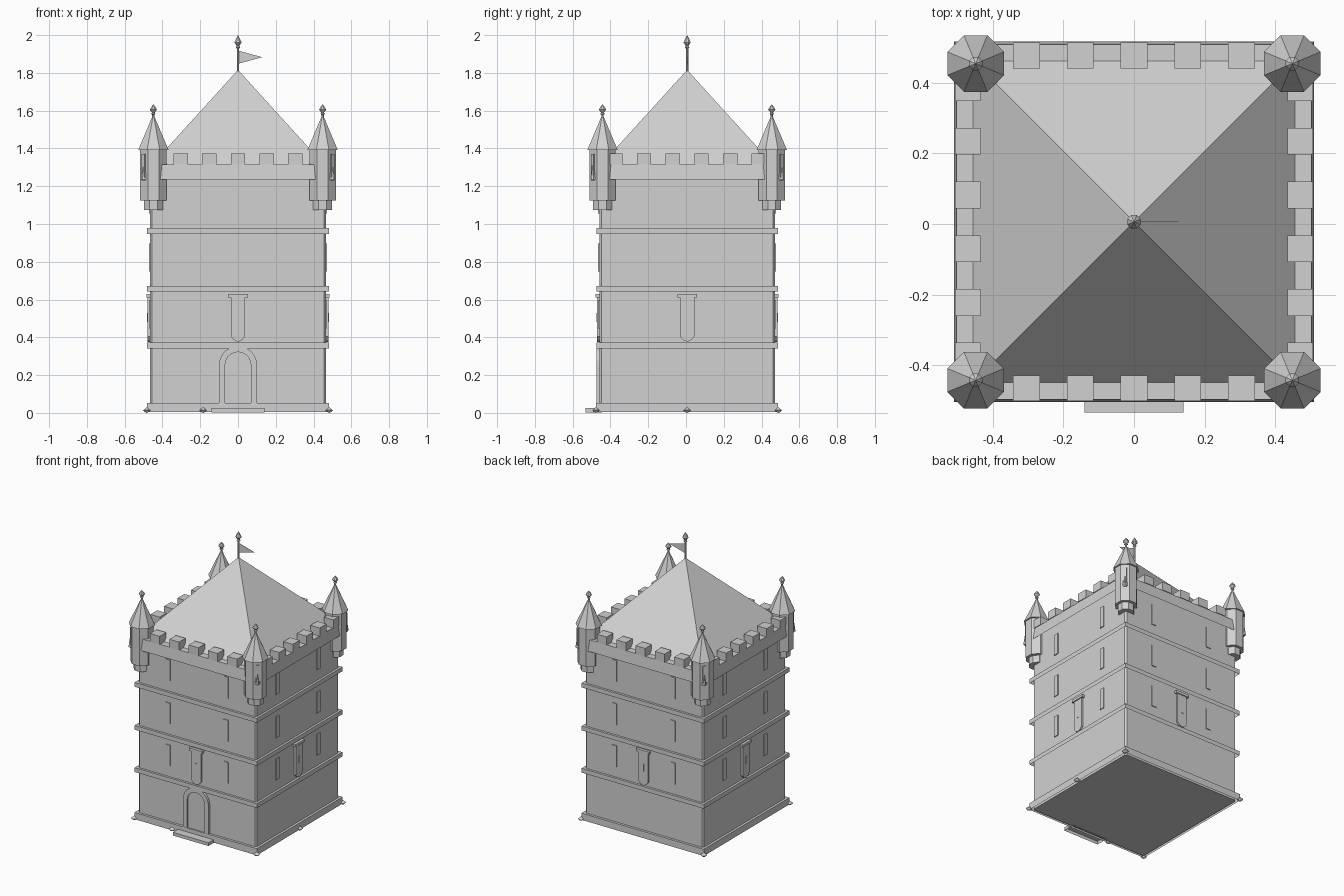
import bpy, bmesh, math
from mathutils import Matrix

if "Cube" in bpy.data.objects:
    bpy.data.objects.remove(bpy.data.objects["Cube"])

stone = bpy.data.materials.new("grey_stone")
stone.use_nodes = True
GREY = (0.64, 0.64, 0.64, 1)
stone.diffuse_color = GREY
stone.node_tree.nodes["Principled BSDF"].inputs["Base Color"].default_value = GREY

SHIFT = Matrix.Translation((0, 0.006, 0))   # the tower sits slightly behind the centre
WALL = 0.465                                # half width of the walls


def finish(name, bm, turn=0):
    """Turn the part about the tower axis by quarter turns and link it."""
    bmesh.ops.recalc_face_normals(bm, faces=bm.faces)
    bm.transform(SHIFT @ Matrix.Rotation(turn * math.pi / 2, 4, 'Z'))
    mesh = bpy.data.meshes.new(name)
    bm.to_mesh(mesh)
    bm.free()
    mesh.materials.append(stone)
    obj = bpy.data.objects.new(name, mesh)
    bpy.context.collection.objects.link(obj)
    return obj


def box(name, x0, x1, y0, y1, z0, z1, turn=0, base=True):
    bm = bmesh.new()
    size = Matrix.Diagonal((x1 - x0, y1 - y0, z1 - z0, 1))
    mid = Matrix.Translation(((x0 + x1) / 2, (y0 + y1) / 2, (z0 + z1) / 2))
    bmesh.ops.create_cube(bm, size=1, matrix=mid @ size)
    if not base:
        bm.faces.remove(min(bm.faces, key=lambda f: f.calc_center_median().z))
    return finish(name, bm, turn)


def plate(name, outline, y0, y1, turn=0):
    """Extrude an (x, z) outline from y0 to y1."""
    bm = bmesh.new()
    face = bm.faces.new([bm.verts.new((x, y0, z)) for x, z in outline])
    new = bmesh.ops.extrude_face_region(bm, geom=[face])["geom"]
    for v in new:
        if isinstance(v, bmesh.types.BMVert):
            v.co.y = y1
    return finish(name, bm, turn)


def lathe(name, profile, x=0, y=0, sides=8, turn=0, base=True):
    """Stack of (flat radius, z) rings with flat sides facing the axes."""
    bm = bmesh.new()
    rings = []
    for r, z in profile:
        big = r / math.cos(math.pi / sides)
        angles = [(i + 0.5) * math.tau / sides for i in range(sides)]
        rings.append([bm.verts.new((x + big * math.cos(a), y + big * math.sin(a), z))
                      for a in angles])
    for low, high in zip(rings, rings[1:]):
        for i in range(sides):
            j = (i + 1) % sides
            bm.faces.new((low[i], low[j], high[j], high[i]))
    if base:
        bm.faces.new(rings[0])
    bm.faces.new(rings[-1])
    bmesh.ops.remove_doubles(bm, verts=bm.verts, dist=0.0001)
    return finish(name, bm, turn)


def ledge(name, low, high, z0, z1):
    """Square band around the walls, open underneath."""
    return lathe(name, [(low, z0), (high, z1)], sides=4, base=False)


def arch(half, foot, spring, steps=12):
    curve = [(half * math.cos(math.pi * i / steps), spring + half * math.sin(math.pi * i / steps))
             for i in range(steps + 1)]
    return [(half, foot)] + curve + [(-half, foot)]


# Walls with narrow chamfered corners
bm = bmesh.new()
c = WALL - 0.011
corners = [(WALL, c), (c, WALL), (-c, WALL), (-WALL, c),
           (-WALL, -c), (-c, -WALL), (c, -WALL), (WALL, -c)]
floor = bm.faces.new([bm.verts.new((x, y, 0.005)) for x, y in corners])
top = bmesh.ops.extrude_face_region(bm, geom=[floor])["geom"]
bmesh.ops.translate(bm, vec=(0, 0, 1.305),
                    verts=[v for v in top if isinstance(v, bmesh.types.BMVert)])
finish("walls", bm)

# Plinth, string courses and parapet
ledge("plinth", 0.482, 0.482, 0.005, 0.053)
for z in (0.341, 0.642, 0.948):
    ledge("string_course", 0.481, 0.481, z, z + 0.031)
ledge("parapet", 0.51, 0.502, 1.235, 1.315)

# Pyramid roof
lathe("main_roof", [(0.457, 1.313), (0, 1.816)], sides=4)

# Merlons: five on the front and back, six on the sides
for turn in range(4):
    count = 6 if turn % 2 else 5
    for i in range(count):
        x = (i - (count - 1) / 2) * 0.152
        box("merlon", x - 0.038, x + 0.038, -0.507, -0.434, 1.315, 1.374, turn)

# Wall openings on every side
for turn in range(4):
    for x in (-0.23, 0.23):
        for z in (0.448, 0.748, 1.056):
            box("arrow_slit", x - 0.018, x + 0.018, -WALL - 0.006, -WALL + 0.01, z, z + 0.15, turn)
    plate("window_bay", [(-0.038, 0.616), (-0.038, 0.404), (-0.022, 0.386), (0, 0.376),
                         (0.022, 0.386), (0.038, 0.404), (0.038, 0.616)],
          -WALL + 0.01, -WALL - 0.013, turn)
    box("window_lintel", -0.052, 0.052, -WALL - 0.02, -WALL + 0.01, 0.612, 0.63, turn)
    box("window_slit", -0.008, 0.008, -WALL - 0.016, -WALL, 0.48, 0.53, turn)

# Arched doorway: frame with a set-back door, and a step
outer = arch(0.1, 0.05, 0.254)
inner = arch(0.068, 0.05, 0.254)
plate("door_frame", outer + inner[::-1], -WALL + 0.01, -WALL - 0.016)
plate("door", inner, -WALL + 0.01, -WALL - 0.008)
box("door_step", -0.14, 0.14, -0.539, -0.45, 0.002, 0.025, base=False)

# Corner turrets with pointed roofs and finials
for turn in range(4):
    t = 0.448
    lathe("turret_corbel", [(0.05, 1.073), (0.05, 1.14)], t, -t, turn=turn)
    lathe("turret", [(0.07, 1.125), (0.07, 1.396)], t, -t, turn=turn)
    lathe("turret_roof", [(0.08, 1.393), (0.006, 1.568), (0, 1.574)], t, -t, turn=turn)
    lathe("turret_finial", [(0.006, 1.556), (0.006, 1.578), (0.012, 1.583), (0.007, 1.59),
                            (0.019, 1.605), (0.013, 1.617), (0, 1.634)], t, -t, turn=turn)
    # Slit on the outward diagonal face
    bm = bmesh.new()
    bmesh.ops.create_cube(bm, size=1, matrix=Matrix.Diagonal((0.022, 0.02, 0.14, 1)))
    bm.transform(Matrix.Translation((t, -t, 1.3)) @ Matrix.Rotation(math.pi / 4, 4, 'Z')
                 @ Matrix.Translation((0, -0.067, 0)))
    finish("turret_slit", bm, turn)

# Studs around the foot
e = 0.483
for x, y in ((e, e), (-e, e), (-e, -e), (e, -e), (-0.185, -e), (e, 0)):
    lathe("foot_stud", [(0, 0), (0.011, 0.005), (0.019, 0.014), (0.008, 0.023), (0, 0.031)], x, y)

# Flagpole, finial and pennant
lathe("flagpole", [(0.006, 1.8), (0.006, 1.95)])
lathe("flagpole_finial", [(0.006, 1.928), (0.012, 1.935), (0.007, 1.943), (0.019, 1.961),
                          (0.013, 1.976), (0, 2.0)])
plate("pennant", [(0, 1.848), (0.128, 1.883), (0, 1.918)], -0.001, 0.001)
